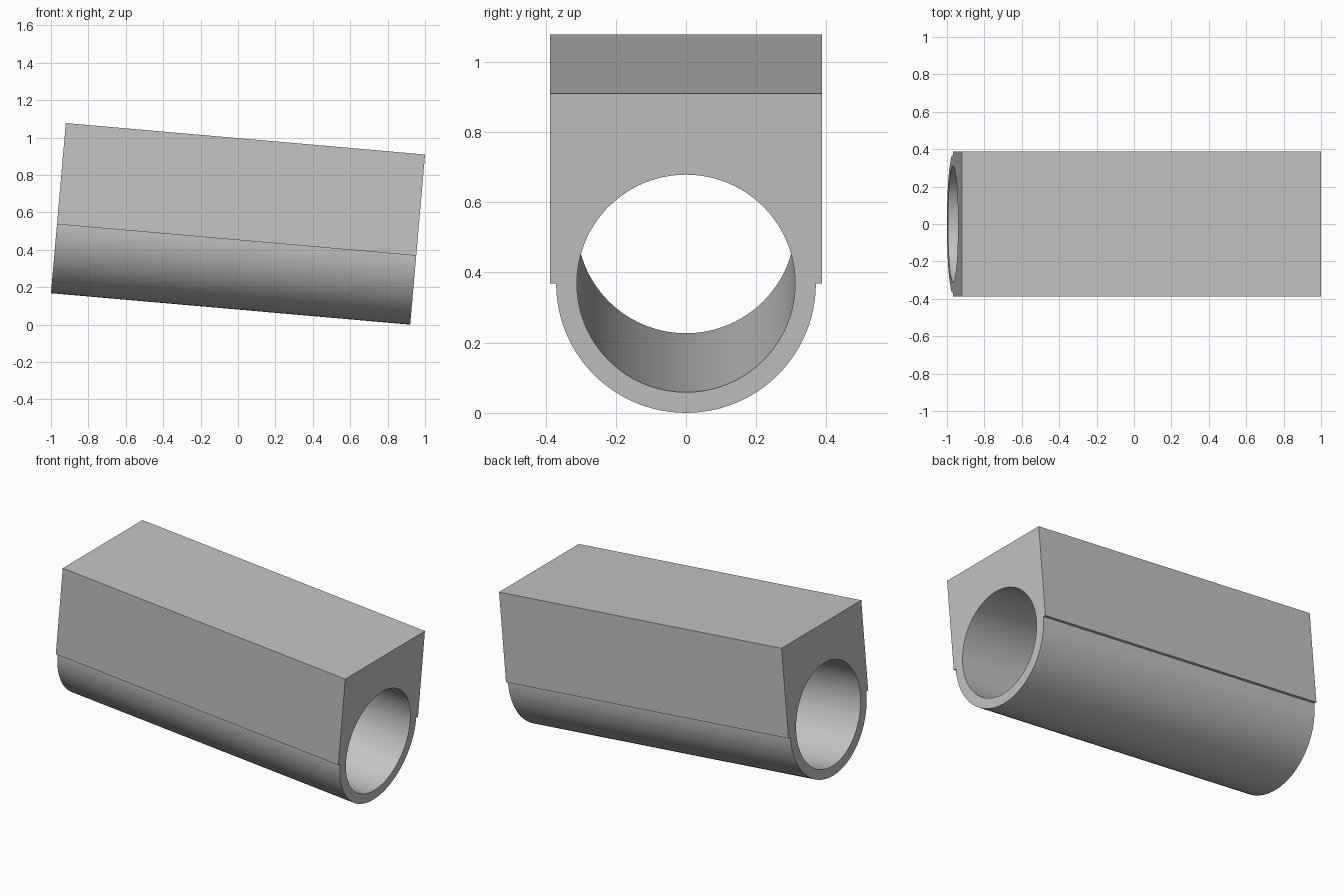
import bpy
import bmesh
from math import sin, cos, pi, radians
from mathutils import Matrix, Vector

if "Cube" in bpy.data.objects:
    bpy.data.objects.remove(bpy.data.objects["Cube"], do_unlink=True)

LENGTH = 1.928       # along the bore
HALF_WIDTH = 0.387   # block half width
BLOCK_TOP = 0.543    # block height above the bore axis
OUTER = 0.37         # tube radius
INNER = 0.311        # bore radius
TILT = radians(5)
SEGMENTS = 96

# Single plain grey
grey = bpy.data.materials.new("plain_grey")
grey.use_nodes = True
colour = (0.55, 0.55, 0.55, 1)
grey.diffuse_color = colour
grey.node_tree.nodes["Principled BSDF"].inputs["Base Color"].default_value = colour


def arc(radius, start, end, steps):
    angles = [start + (end - start) * i / steps for i in range(steps + 1)]
    return [(radius * cos(a), radius * sin(a)) for a in angles]


def add_loop(bm, points):
    verts = [bm.verts.new((-LENGTH / 2, y, z)) for y, z in points]
    return [bm.edges.new((v, verts[i - 1])) for i, v in enumerate(verts)]


# Cross-section: half-round tube below a slightly wider block, with a bore
outline = arc(OUTER, pi, 2 * pi, SEGMENTS // 2)
outline += [(HALF_WIDTH, 0), (HALF_WIDTH, BLOCK_TOP),
            (-HALF_WIDTH, BLOCK_TOP), (-HALF_WIDTH, 0)]
bore = arc(INNER, 0, 2 * pi, SEGMENTS)[:-1]

bm = bmesh.new()
edges = add_loop(bm, outline) + add_loop(bm, bore)
bmesh.ops.triangle_fill(bm, edges=edges, use_beauty=True, normal=(-1, 0, 0))

# Extrude the section along the bore, keeping the first end cap
result = bmesh.ops.extrude_face_region(bm, geom=bm.faces[:], use_keep_orig=True)
moved = [g for g in result["geom"] if isinstance(g, bmesh.types.BMVert)]
bmesh.ops.translate(bm, verts=moved, vec=Vector((LENGTH, 0, 0)))
bmesh.ops.recalc_face_normals(bm, faces=bm.faces[:])

# Tilt the body and rest its lowest edge on the ground
lift = LENGTH / 2 * sin(TILT) + OUTER * cos(TILT)
shift = -(BLOCK_TOP - OUTER) / 2 * sin(TILT)
bm.transform(Matrix.Translation((shift, 0, lift)) @ Matrix.Rotation(TILT, 4, "Y"))

mesh = bpy.data.meshes.new("bored_block")
bm.to_mesh(mesh)
bm.free()
mesh.materials.append(grey)
body = bpy.data.objects.new("bored_block", mesh)
bpy.context.collection.objects.link(body)

bpy.ops.object.select_all(action="DESELECT")
body.select_set(True)
bpy.context.view_layer.objects.active = body
bpy.ops.object.shade_smooth_by_angle(angle=radians(30))
